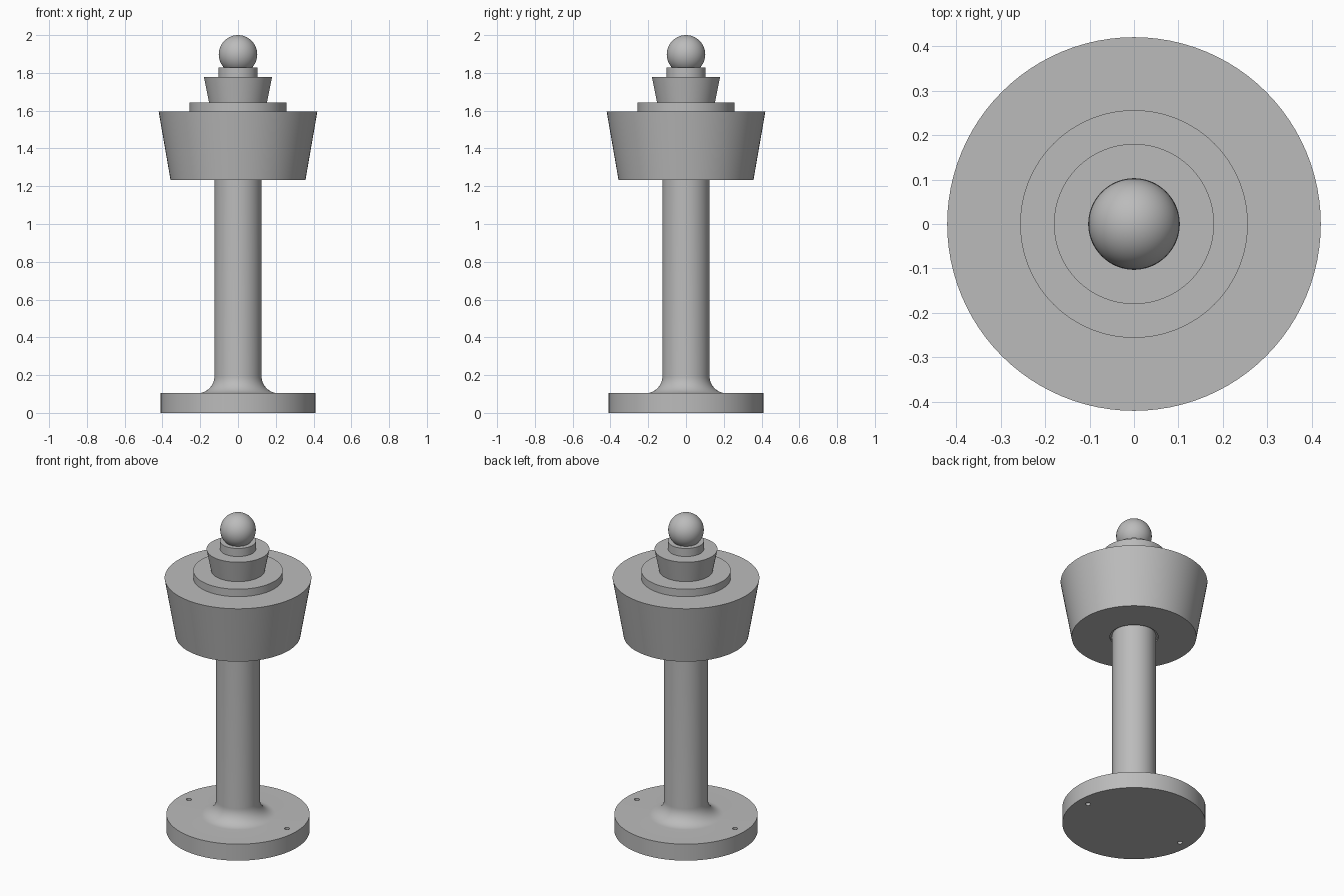
import bpy
import math

cube = bpy.data.objects.get("Cube")
if cube:
    bpy.data.objects.remove(cube, do_unlink=True)

SEGMENTS = 96

grey = bpy.data.materials.new("plain_grey")
grey.use_nodes = True
colour = (0.5, 0.5, 0.5, 1)
grey.diffuse_color = colour
grey.node_tree.nodes["Principled BSDF"].inputs["Base Color"].default_value = colour


def smooth(obj):
    bpy.ops.object.select_all(action="DESELECT")
    obj.select_set(True)
    bpy.context.view_layer.objects.active = obj
    bpy.ops.object.shade_smooth_by_angle(angle=math.radians(30))


def lathe(name, profile):
    """Revolve (radius, height) points, listed bottom to top, and close both ends."""
    n = len(profile)
    verts = [(r * math.cos(a), r * math.sin(a), z)
             for a in (math.tau * s / SEGMENTS for s in range(SEGMENTS))
             for r, z in profile]
    faces = []
    for s in range(SEGMENTS):
        a, b = s * n, (s + 1) % SEGMENTS * n
        faces += [(a + i, b + i, b + i + 1, a + i + 1) for i in range(n - 1)]
    faces.append([s * n for s in reversed(range(SEGMENTS))])
    faces.append([s * n + n - 1 for s in range(SEGMENTS)])
    mesh = bpy.data.meshes.new(name)
    mesh.from_pydata(verts, [], faces)
    mesh.materials.append(grey)
    obj = bpy.data.objects.new(name, mesh)
    bpy.context.collection.objects.link(obj)
    return obj


# Round foot and column, joined by a concave fillet
BASE_TOP, POLE_R, FILLET = 0.104, 0.125, 0.09
fillet = [(POLE_R + FILLET * (1 - math.sin(t)), BASE_TOP + FILLET * (1 - math.cos(t)))
          for t in (math.pi / 2 * i / 12 for i in range(13))]
stand = lathe("base_and_column",
              [(0.41, 0), (0.41, BASE_TOP)] + fillet + [(POLE_R, 1.245)])

# Two screw holes through the foot
for side in (-1, 1):
    bpy.ops.mesh.primitive_cylinder_add(vertices=24, radius=0.015, depth=0.4,
                                        location=(side * 0.343, 0, 0.05))
    cutter = bpy.context.object
    cutter.name = "screw_hole_cutter"
    cutter.data.materials.append(grey)
    cut = stand.modifiers.new("screw_hole", "BOOLEAN")
    cut.operation = "DIFFERENCE"
    cut.solver = "EXACT"
    cut.object = cutter
    bpy.context.view_layer.objects.active = stand
    bpy.ops.object.modifier_apply(modifier=cut.name)
    bpy.data.objects.remove(cutter, do_unlink=True)
smooth(stand)

# Flared head with a shallow socket around the column
smooth(lathe("flared_head", [(0.138, 1.242), (0.138, 1.232), (0.357, 1.232), (0.42, 1.595)]))

# Stacked tiers above the head
smooth(lathe("tier_disc", [(0.256, 1.595), (0.256, 1.642)]))
smooth(lathe("flared_neck", [(0.153, 1.642), (0.18, 1.777)]))
smooth(lathe("ball_collar", [(0.103, 1.777), (0.103, 1.828)]))

# Ball on top
bpy.ops.mesh.primitive_uv_sphere_add(segments=64, ring_count=32, radius=0.102,
                                     location=(0, 0, 1.898))
ball = bpy.context.object
ball.name = "top_ball"
ball.data.materials.append(grey)
smooth(ball)
